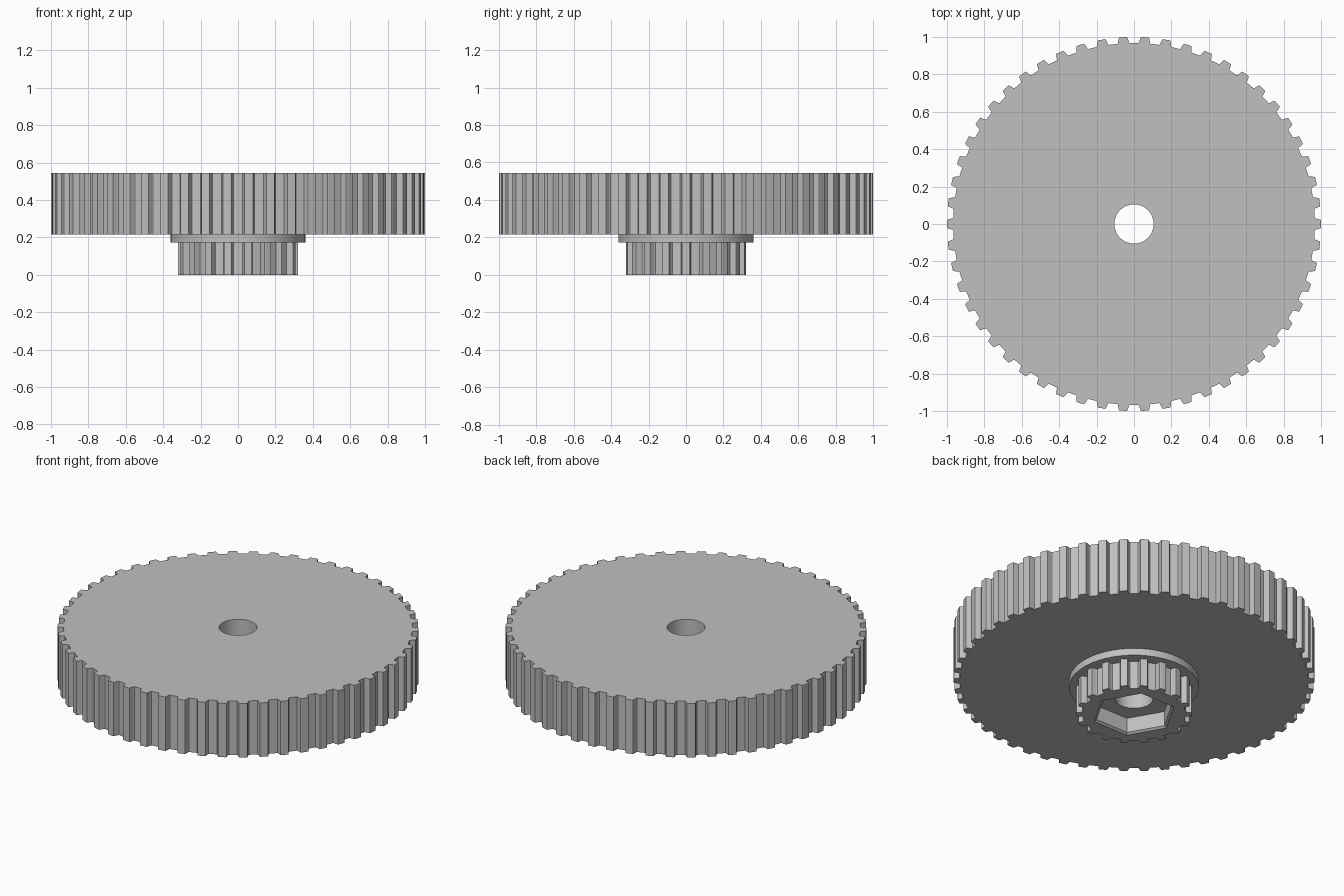
import bpy
import bmesh
import math
from mathutils import Vector, Matrix

if "Cube" in bpy.data.objects:
    bpy.data.objects.remove(bpy.data.objects["Cube"], do_unlink=True)

# Single grey plastic
GREY = (0.53, 0.53, 0.53, 1.0)
plastic = bpy.data.materials.new("grey plastic")
plastic.use_nodes = True
plastic.diffuse_color = GREY
plastic.node_tree.nodes["Principled BSDF"].inputs["Base Color"].default_value = GREY


def circle(radius, sides):
    return [Vector((radius * math.cos(math.tau * i / sides),
                    radius * math.sin(math.tau * i / sides))) for i in range(sides)]


def toothed_outline(teeth, tip):
    """Pulley outline: a tooth at angle zero, trapezoid grooves between teeth."""
    # half of one groove: (sideways, depth below the tip chord)
    half = [(0.039, 0.0), (0.0355, 0.001), (0.028, 0.023), (0.0265, 0.029), (0.023, 0.0325)]
    groove = [(-w, d) for w, d in half] + [(w, d) for w, d in reversed(half)]
    chord = math.sqrt(tip ** 2 - half[0][0] ** 2)
    points = []
    for i in range(teeth):
        tooth_angle = math.tau * i / teeth
        points.append(Vector((tip * math.cos(tooth_angle), tip * math.sin(tooth_angle))))
        turn = Matrix.Rotation(tooth_angle + math.pi / teeth, 2)
        points += [turn @ Vector((chord - d, w)) for w, d in groove]
    return points


def loft(name, layers):
    """Closed solid through matching outlines, given as (outline, height) pairs."""
    bm = bmesh.new()
    rings = [[bm.verts.new((p.x, p.y, z)) for p in outline] for outline, z in layers]
    n = len(rings[0])
    bm.faces.new(rings[0][::-1])
    bm.faces.new(rings[-1])
    for low, high in zip(rings, rings[1:]):
        for i in range(n):
            j = (i + 1) % n
            bm.faces.new((low[i], low[j], high[j], high[i]))
    mesh = bpy.data.meshes.new(name)
    bm.to_mesh(mesh)
    bm.free()
    mesh.materials.append(plastic)
    obj = bpy.data.objects.new(name, mesh)
    bpy.context.collection.objects.link(obj)
    return obj


def cut(obj, cutters):
    for cutter in cutters:
        mod = obj.modifiers.new("cut", 'BOOLEAN')
        mod.operation = 'DIFFERENCE'
        mod.solver = 'EXACT'
        mod.object = cutter
    bpy.context.view_layer.update()
    graph = bpy.context.evaluated_depsgraph_get()
    baked = bpy.data.meshes.new_from_object(obj.evaluated_get(graph))
    obj.modifiers.clear()
    obj.data = baked


# Stacked parts: wide toothed wheel, plain flange, small toothed pulley
wheel_outline = toothed_outline(54, 1.0)
pulley_outline = toothed_outline(18, 0.322)
wheel = loft("large_gear_wheel", [(wheel_outline, 0.215), (wheel_outline, 0.545)])
flange = loft("flange", [(circle(0.36, 72), 0.172), (circle(0.36, 72), 0.215)])
pulley = loft("small_pulley", [(pulley_outline, 0.0), (pulley_outline, 0.172)])

# Shaft bore and chamfered hexagonal nut pocket
bore = loft("bore_cutter", [(circle(0.105, 48), -0.1), (circle(0.105, 48), 0.7)])
pocket = loft("nut_pocket_cutter", [(circle(0.25, 6), -0.01), (circle(0.22, 6), 0.01),
                                    (circle(0.22, 6), 0.1)])
cut(wheel, [bore])
cut(flange, [bore])
cut(pulley, [pocket, bore])
for cutter in (bore, pocket):
    bpy.data.objects.remove(cutter, do_unlink=True)

# Smooth the round walls, keep the tooth edges crisp
for obj in (wheel, flange, pulley):
    bpy.ops.object.select_all(action='DESELECT')
    obj.select_set(True)
    bpy.context.view_layer.objects.active = obj
    bpy.ops.object.shade_smooth_by_angle(angle=math.radians(12))
